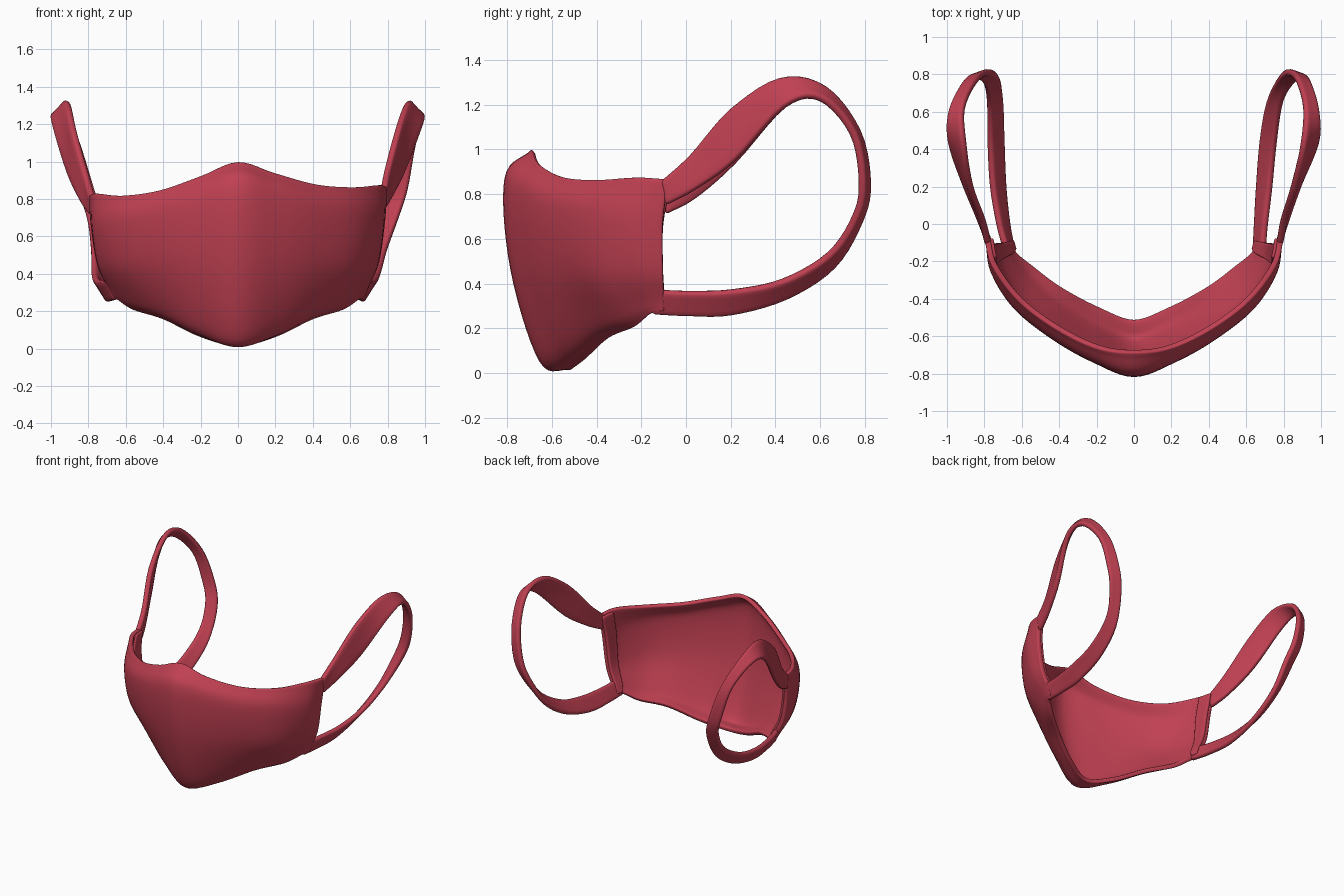
import bpy, math
from mathutils import Vector

if "Cube" in bpy.data.objects:
    bpy.data.objects.remove(bpy.data.objects["Cube"])

red = bpy.data.materials.new("red_cloth")
red.diffuse_color = (0.53, 0.052, 0.085, 1)
red.use_nodes = True
red.node_tree.nodes["Principled BSDF"].inputs["Base Color"].default_value = red.diffuse_color


def spline(pts, t):
    """Smooth curve through pts, t running from 0 to 1."""
    n = len(pts) - 1
    f = min(max(t, 0), 1) * n
    i = min(int(f), n - 1)
    f -= i
    p1, p2 = pts[i], pts[i + 1]
    p0 = pts[i - 1] if i else p1 * 2 - p2
    p3 = pts[i + 2] if i + 2 <= n else p2 * 2 - p1
    return (p1 * 2 + (p2 - p0) * f + (p0 * 2 - p1 * 5 + p2 * 4 - p3) * f ** 2
            + (p1 * 3 - p0 - p2 * 3 + p3) * f ** 3) * 0.5


def sheet(name, func, nu, nv, thick, offset, bevel):
    """Cloth sheet from func(u, v), given thickness and rounded edges."""
    verts = [func(i / nu, j / nv) for i in range(nu + 1) for j in range(nv + 1)]
    w = nv + 1
    faces = [(i * w + j, (i + 1) * w + j, (i + 1) * w + j + 1, i * w + j + 1)
             for i in range(nu) for j in range(nv)]
    me = bpy.data.meshes.new(name)
    me.from_pydata(verts, [], faces)
    me.materials.append(red)
    ob = bpy.data.objects.new(name, me)
    bpy.context.collection.objects.link(ob)
    s = ob.modifiers.new("thickness", 'SOLIDIFY')
    s.thickness, s.offset = thick, offset
    b = ob.modifiers.new("round_edges", 'BEVEL')
    b.width, b.segments, b.angle_limit = bevel, 2, math.radians(50)
    bpy.ops.object.select_all(action='DESELECT')
    ob.select_set(True)
    bpy.context.view_layer.objects.active = ob
    bpy.ops.object.shade_smooth_by_angle(angle=math.radians(50))
    return ob


# Mask cross-sections from the centre to the right edge, each bottom to top
half = [
    [(0, -.515, .012), (0, -.655, .05), (0, -.785, .46), (0, -.812, .87), (0, -.69, 1.0)],
    [(.2, -.45, .06), (.22, -.57, .12), (.23, -.70, .45), (.22, -.738, .81), (.2, -.665, .94)],
    [(.4, -.345, .155), (.42, -.45, .21), (.44, -.575, .45), (.44, -.615, .75), (.42, -.56, .88)],
    [(.56, -.23, .205), (.58, -.31, .26), (.63, -.42, .45), (.645, -.45, .72), (.62, -.41, .865)],
    [(.65, -.16, .262), (.67, -.19, .31), (.735, -.235, .46), (.765, -.26, .69), (.76, -.225, .875)],
    [(.68, -.10, .275), (.70, -.10, .33), (.755, -.105, .46), (.787, -.105, .68), (.80, -.08, .865)],
]


def left_side(p):
    """Mirror a point; the left top edge sits slightly lower."""
    drop = .045 * min(abs(p[0]) / .6, 1) * min(max((p[2] - .4) / .4, 0), 1)
    drop *= min(max((.3 - p[1]) / .3, 0), 1)
    return (-p[0], p[1], p[2] - drop)


right = [[Vector(p) for p in col] for col in half]
left = [[Vector(left_side(p)) for p in col] for col in half[:0:-1]]
columns = left + right


def mask(u, v):
    return spline([spline(col, v) for col in columns], u)


sheet("mask_body", mask, 60, 28, .03, -1, .012)


# Hems that hold the straps, lying on the inside of both side edges
def hem(start, end):
    def f(u, v):
        a, b = start + (end - start) * u, .015 + .97 * v
        p, e = mask(a, b), .005
        n = (mask(min(a + e, 1), b) - mask(max(a - e, 0), b)).cross(
            mask(a, min(b + e, 1)) - mask(a, max(b - e, 0))).normalized()
        return p - n * .024
    return f


sheet("right_hem", hem(.925, .998), 6, 20, .022, -1, .008)
sheet("left_hem", hem(.002, .075), 6, 20, .022, -1, .008)

# Ear straps: outer and inner edge of the ribbon, top anchor round to bottom anchor
outer = [(.78, -.11, .858), (.80, .02, .975), (.855, .2, 1.18), (.90, .42, 1.315),
         (.91, .62, 1.275), (.87, .77, 1.08), (.82, .815, .85), (.77, .78, .68),
         (.715, .66, .475), (.68, .45, .335), (.662, .2, .262), (.652, 0, .258), (.645, -.15, .265)]
inner = [(.777, -.09, .75), (.82, .04, .82), (.885, .22, .95), (.98, .44, 1.19),
         (.985, .60, 1.225), (.945, .745, 1.07), (.905, .785, .85), (.855, .755, .70),
         (.79, .64, .535), (.755, .43, .415), (.73, .2, .37), (.705, 0, .365), (.695, -.11, .37)]
# The left strap hangs a little differently: sideways shift at each point
left_shift = [0, .01, .02, .005, 0, -.03, -.05, -.05, -.01, .02, .03, .02, 0]


def strap(pts_a, pts_b):
    a, b = [Vector(p) for p in pts_a], [Vector(p) for p in pts_b]
    return lambda u, v: spline(a, u).lerp(spline(b, u), v)


def left_strap(pts):
    return [left_side((p[0] + d, p[1], p[2])) for p, d in zip(pts, left_shift)]


sheet("right_ear_strap", strap(outer, inner), 60, 4, .036, 0, .013)
sheet("left_ear_strap", strap(left_strap(outer), left_strap(inner)), 60, 4, .036, 0, .013)
